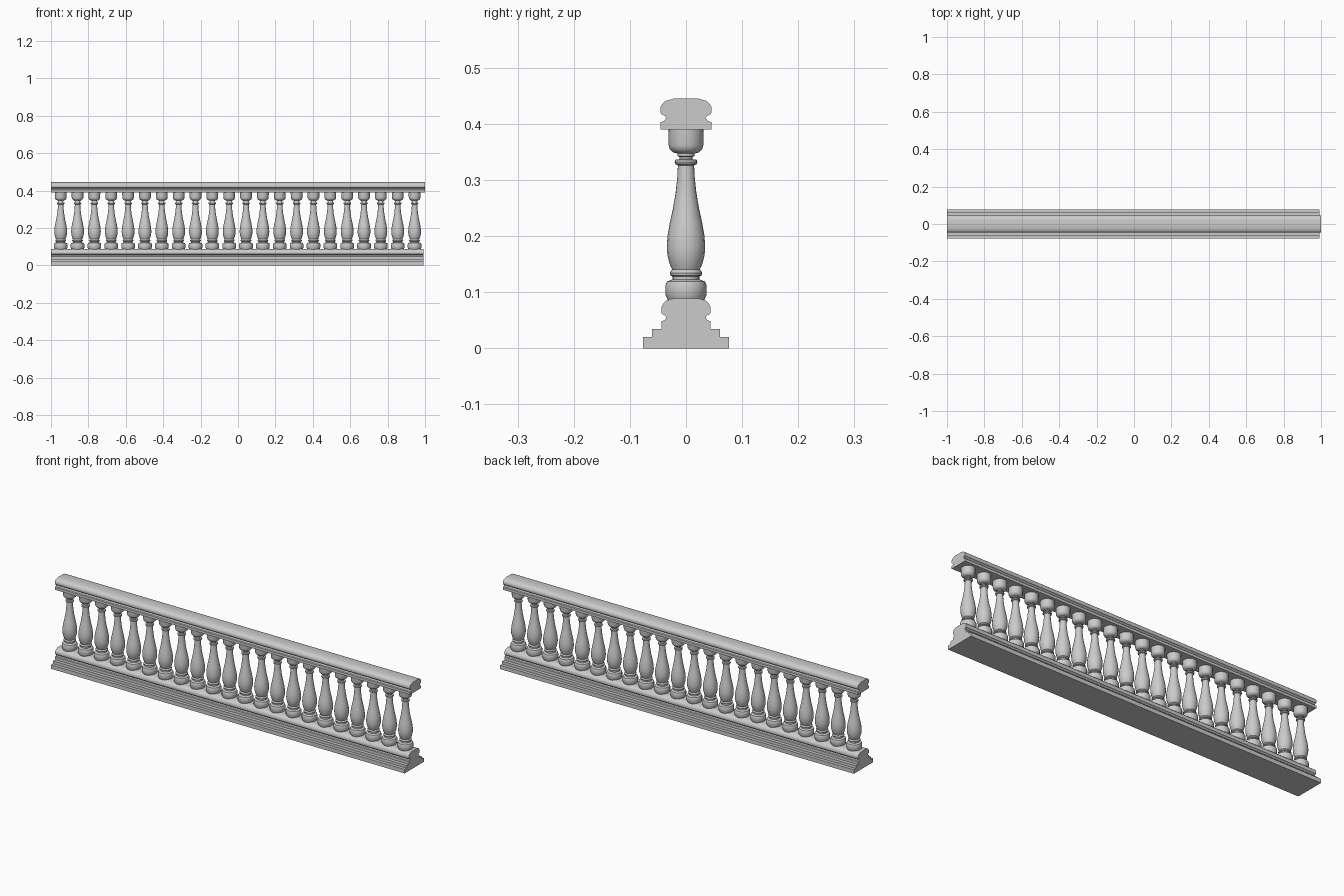
import bpy, bmesh, math

if "Cube" in bpy.data.objects:
    bpy.data.objects.remove(bpy.data.objects["Cube"])


def finish(name, bm):
    bmesh.ops.recalc_face_normals(bm, faces=bm.faces)
    mesh = bpy.data.meshes.new(name)
    bm.to_mesh(mesh)
    bm.free()
    obj = bpy.data.objects.new(name, mesh)
    bpy.context.collection.objects.link(obj)
    bpy.ops.object.select_all(action='DESELECT')
    obj.select_set(True)
    bpy.context.view_layer.objects.active = obj
    bpy.ops.object.shade_smooth_by_angle(angle=math.radians(35))
    return obj


def moulding(name, half, x0, x1):
    """Mirror a half profile of (y, z) and extrude it along x."""
    outline = half + [(-y, z) for y, z in reversed(half)]
    bm = bmesh.new()
    face = bm.faces.new([bm.verts.new((x0, y, z)) for y, z in outline])
    new = bmesh.ops.extrude_face_region(bm, geom=[face])["geom"]
    for v in new:
        if isinstance(v, bmesh.types.BMVert):
            v.co.x = x1
    if face.is_valid is False or len(bm.faces) < len(outline) + 2:
        bm.faces.new([v for v in bm.verts if abs(v.co.x - x0) < 1e-6][:len(outline)])
    return finish(name, bm)


def lathe(name, profile, sides):
    """Spin a profile of (radius, z) around z, capped at both ends."""
    bm = bmesh.new()
    rings = [[bm.verts.new((r * math.cos(math.tau * i / sides),
                            r * math.sin(math.tau * i / sides), z))
              for i in range(sides)] for r, z in profile]
    for a, b in zip(rings, rings[1:]):
        for i in range(sides):
            j = (i + 1) % sides
            bm.faces.new((a[i], a[j], b[j], b[i]))
    bm.faces.new(rings[0])
    bm.faces.new(rings[-1])
    return finish(name, bm)


# Stepped base with a moulded kerb
moulding("base_rail", [
    (0.077, 0), (0.077, 0.020), (0.061, 0.020), (0.061, 0.034),
    (0.044, 0.034), (0.044, 0.048), (0.038, 0.050), (0.035, 0.055),
    (0.037, 0.058), (0.043, 0.061), (0.044, 0.064), (0.044, 0.073),
    (0.041, 0.079), (0.035, 0.085), (0.022, 0.089)], -1.0, 0.993)

# Handrail with a rounded top
moulding("top_rail", [
    (0.045, 0.390), (0.045, 0.403), (0.039, 0.405), (0.035, 0.411),
    (0.037, 0.414), (0.044, 0.417), (0.0455, 0.420), (0.0455, 0.430),
    (0.042, 0.436), (0.036, 0.441), (0.022, 0.445)], -1.0, 1.0)

# Turned baluster
baluster = lathe("baluster", [
    (0.033, 0.086), (0.034, 0.090), (0.0365, 0.095), (0.0365, 0.113),
    (0.034, 0.119), (0.028, 0.121), (0.024, 0.123), (0.024, 0.128),
    (0.028, 0.130), (0.029, 0.134), (0.027, 0.138), (0.0245, 0.140),
    (0.029, 0.150), (0.033, 0.165), (0.0342, 0.180), (0.033, 0.200),
    (0.029, 0.223), (0.0235, 0.248), (0.0185, 0.277), (0.0155, 0.305),
    (0.0145, 0.326), (0.019, 0.328), (0.0205, 0.332), (0.019, 0.336),
    (0.012, 0.337), (0.012, 0.341), (0.0155, 0.343), (0.015, 0.347),
    (0.023, 0.349), (0.029, 0.355), (0.031, 0.362), (0.0315, 0.392)], 20)

# Repeat the baluster along the rails
first, last, count = -0.948, 0.944, 22
for i in range(count):
    obj = baluster if i == 0 else baluster.copy()
    if i:
        obj.name = "baluster_%02d" % (i + 1)
        bpy.context.collection.objects.link(obj)
    obj.location.x = first + (last - first) * i / (count - 1)
